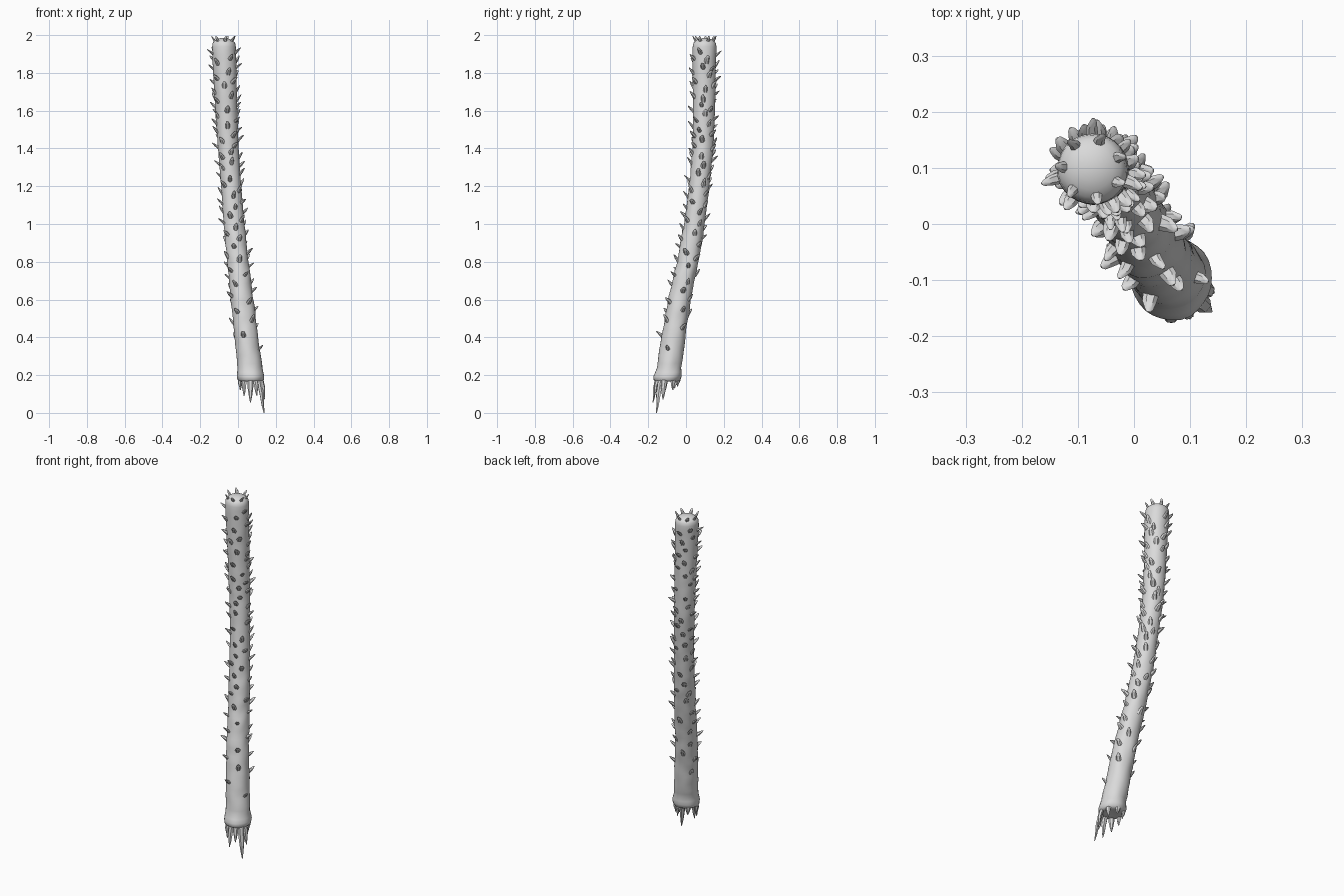
import bpy, bmesh, math, random
from mathutils import Vector, noise

random.seed(4)
cube = bpy.data.objects.get("Cube")
if cube:
    bpy.data.objects.remove(cube)

grey = bpy.data.materials.new("pale_grey")
grey.use_nodes = True
grey.diffuse_color = (0.7, 0.7, 0.7, 1)
grey.node_tree.nodes["Principled BSDF"].inputs["Base Color"].default_value = (0.7, 0.7, 0.7, 1)

# Stem path: z, x, y, radius
PATH = [(0.15, 0.07, -0.103, 0.066), (0.2, 0.066, -0.096, 0.067), (0.4, 0.045, -0.066, 0.063),
        (0.6, 0.021, -0.035, 0.06), (0.8, 0.0, 0.01, 0.057), (1.0, -0.021, 0.045, 0.055),
        (1.2, -0.036, 0.07, 0.053), (1.4, -0.052, 0.09, 0.055), (1.6, -0.062, 0.095, 0.058),
        (1.9, -0.073, 0.097, 0.063), (2.0, -0.077, 0.1, 0.063)]


def stem_at(z):
    """Centre and radius of the stem at a height."""
    for a, b in zip(PATH, PATH[1:]):
        if z <= b[0]:
            t = (z - a[0]) / (b[0] - a[0])
            x, y, r = (a[i] + (b[i] - a[i]) * t for i in (1, 2, 3))
            return Vector((x, y, z)), r
    return Vector((PATH[-1][1], PATH[-1][2], z)), PATH[-1][3]


def polar(angle):
    return Vector((math.cos(angle), math.sin(angle), 0))


def loft(bm, rings):
    """Skin a list of point rings and cap both ends."""
    loops = [[bm.verts.new(p) for p in ring] for ring in rings]
    n = len(loops[0])
    for low, high in zip(loops, loops[1:]):
        for i in range(n):
            j = (i + 1) % n
            bm.faces.new((low[i], low[j], high[j], high[i]))
    bm.faces.new(loops[0][::-1])
    bm.faces.new(loops[-1])


def oval(centre, side, depth, width, thick, n=6):
    return [centre + side * (math.cos(k * math.tau / n) * width)
            + depth * (math.sin(k * math.tau / n) * thick) for k in range(n)]


def finish(bm, name, angle):
    bmesh.ops.recalc_face_normals(bm, faces=bm.faces)
    mesh = bpy.data.meshes.new(name)
    bm.to_mesh(mesh)
    bm.free()
    mesh.materials.append(grey)
    obj = bpy.data.objects.new(name, mesh)
    bpy.context.collection.objects.link(obj)
    bpy.ops.object.select_all(action="DESELECT")
    obj.select_set(True)
    bpy.context.view_layer.objects.active = obj
    bpy.ops.object.shade_smooth_by_angle(angle=math.radians(angle))


# Lumpy stem with a swollen lower rim and a domed top
profile = [(0.17, 0.45), (0.165, 0.85), (0.175, 1.05), (0.195, 1.1), (0.215, 1.05), (0.24, 0.98)]
profile += [(0.26 + 1.68 * i / 75, 1) for i in range(76)]
profile += [(1.945 + 0.04 * math.sin(a), math.cos(a)) for a in (0.3, 0.6, 0.9, 1.2, 1.45)]
bm = bmesh.new()
rings = []
for z, scale in profile:
    centre, radius = stem_at(z)
    rough = 0.004 if z < 1 else 0.002
    ring = []
    for k in range(28):
        d = polar(k * math.tau / 28)
        lump = noise.noise(Vector((d.x * 1.5, d.y * 1.5, z * 16))) * rough
        ring.append(centre + d * (radius + lump) * scale)
    rings.append(ring)
loft(bm, rings)
finish(bm, "stem", 60)


def add_thorn(bm, root, out, rise, length, width):
    """Flattened blunt thorn that leans upward."""
    side = Vector((-out.y, out.x, 0)).normalized()
    axis = (out * math.cos(rise) + Vector((0, 0, 1)) * math.sin(rise)).normalized()
    depth = axis.cross(side)
    skew = side * random.uniform(-0.004, 0.004)
    loft(bm, [oval(root - axis * 0.012, side, depth, width, width * 0.75),
              oval(root + axis * length * 0.45, side, depth, width * 0.85, width * 0.5),
              oval(root + axis * length * 0.85 + skew, side, depth, width * 0.5, width * 0.25),
              oval(root + axis * length + skew, side, depth, width * 0.2, width * 0.1)])


# Thorns spiral up the stem, closer together near the top
bm = bmesh.new()
COUNT = 125
for i in range(COUNT):
    z = 0.32 + 1.6 * ((i + random.random()) / COUNT) ** 0.72
    out = polar(i * 2.39996 + random.uniform(-0.4, 0.4))
    centre, radius = stem_at(z)
    add_thorn(bm, centre + out * radius * 0.97, out, random.uniform(0.6, 1.0),
              random.uniform(0.03, 0.043), random.uniform(0.011, 0.016))
# Crown of thorns around the dome
for k in range(7):
    out = polar(k * math.tau / 7 + 0.4)
    centre, radius = stem_at(1.965)
    add_thorn(bm, centre + out * radius * 0.72, out, 1.0, 0.036, 0.011)
finish(bm, "thorns", 40)

# Splinters hanging from the broken lower end: tip x, y, z and half width
TIPS = [(0.138, -0.156, 0.0, 0.019), (0.066, -0.175, 0.055, 0.018), (0.142, -0.122, 0.07, 0.018),
        (0.1, -0.168, 0.09, 0.016), (0.032, -0.145, 0.09, 0.018), (0.012, -0.11, 0.12, 0.017),
        (0.03, -0.06, 0.13, 0.018), (0.075, -0.045, 0.14, 0.018), (0.115, -0.07, 0.12, 0.017)]
bm = bmesh.new()
hub, rim = stem_at(0.2)
for x, y, z, w in TIPS:
    tip = Vector((x, y, z))
    out = Vector((x - hub.x, y - hub.y, 0)).normalized()
    side = Vector((-out.y, out.x, 0))
    root = hub + out * rim * 0.78
    bend = root.lerp(tip, 0.5) + out * 0.005
    loft(bm, [oval(root, side, out, w, 0.013), oval(bend, side, out, w * 0.8, 0.01),
              oval(root.lerp(tip, 0.8), side, out, w * 0.45, 0.006),
              oval(tip, side, out, w * 0.12, 0.002)])
finish(bm, "splinters", 40)
